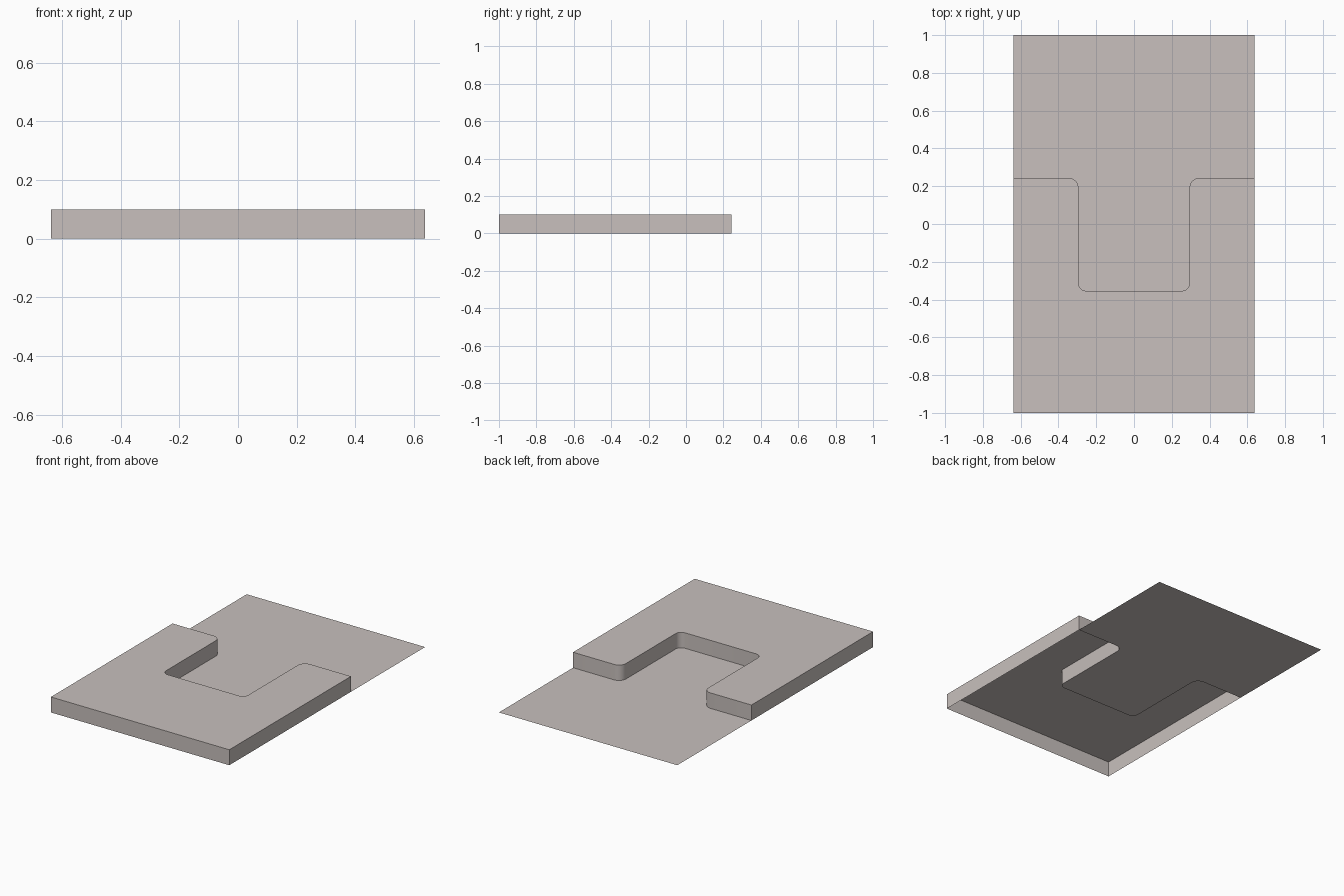
import bpy
import math

if "Cube" in bpy.data.objects:
    bpy.data.objects.remove(bpy.data.objects["Cube"])

W, H = 0.638, 0.10            # half width, raised height
STEP_Y = 0.243                # back edge of the raised arms
NOTCH_X, NOTCH_Y = 0.294, -0.354

mat = bpy.data.materials.new("warm grey")
mat.diffuse_color = (0.58, 0.53, 0.51, 1)
mat.use_nodes = True
mat.node_tree.nodes["Principled BSDF"].inputs["Base Color"].default_value = mat.diffuse_color


def arc(cx, cy, r, a0, a1, n=6):
    angles = [math.radians(a0 + (a1 - a0) * i / n) for i in range(n + 1)]
    return [(cx + r * math.cos(a), cy + r * math.sin(a)) for a in angles]


def add_object(name, verts, faces):
    mesh = bpy.data.meshes.new(name)
    mesh.from_pydata(verts, [], faces)
    mesh.materials.append(mat)
    obj = bpy.data.objects.new(name, mesh)
    bpy.context.collection.objects.link(obj)
    bpy.context.view_layer.objects.active = obj
    obj.select_set(True)
    bpy.ops.object.shade_smooth_by_angle(angle=math.radians(30))
    obj.select_set(False)


# Step line: left half with rounded corners, mirrored to the right half
R, r = 0.05, 0.04
left = [(-W, STEP_Y)]
left += arc(-NOTCH_X - R, STEP_Y - R, R, 90, 0)
left += arc(-NOTCH_X + r, NOTCH_Y + r, r, 180, 270)
step = left + [(-x, y) for x, y in reversed(left)]

# Low sheet: fills the back and the notch at ground level
sheet = step + [(W, 1), (-W, 1)]
add_object("low_sheet", [(x, y, 0) for x, y in sheet], [range(len(sheet))])

# Raised U-shaped deck: top and side walls, open underneath
deck = [(-W, -1), (W, -1)] + step[::-1]
n = len(deck)
walls = [(i, (i + 1) % n, n + (i + 1) % n, n + i) for i in range(n)]
add_object("raised_deck",
           [(x, y, z) for z in (0, H) for x, y in deck],
           walls + [range(n, 2 * n)])
